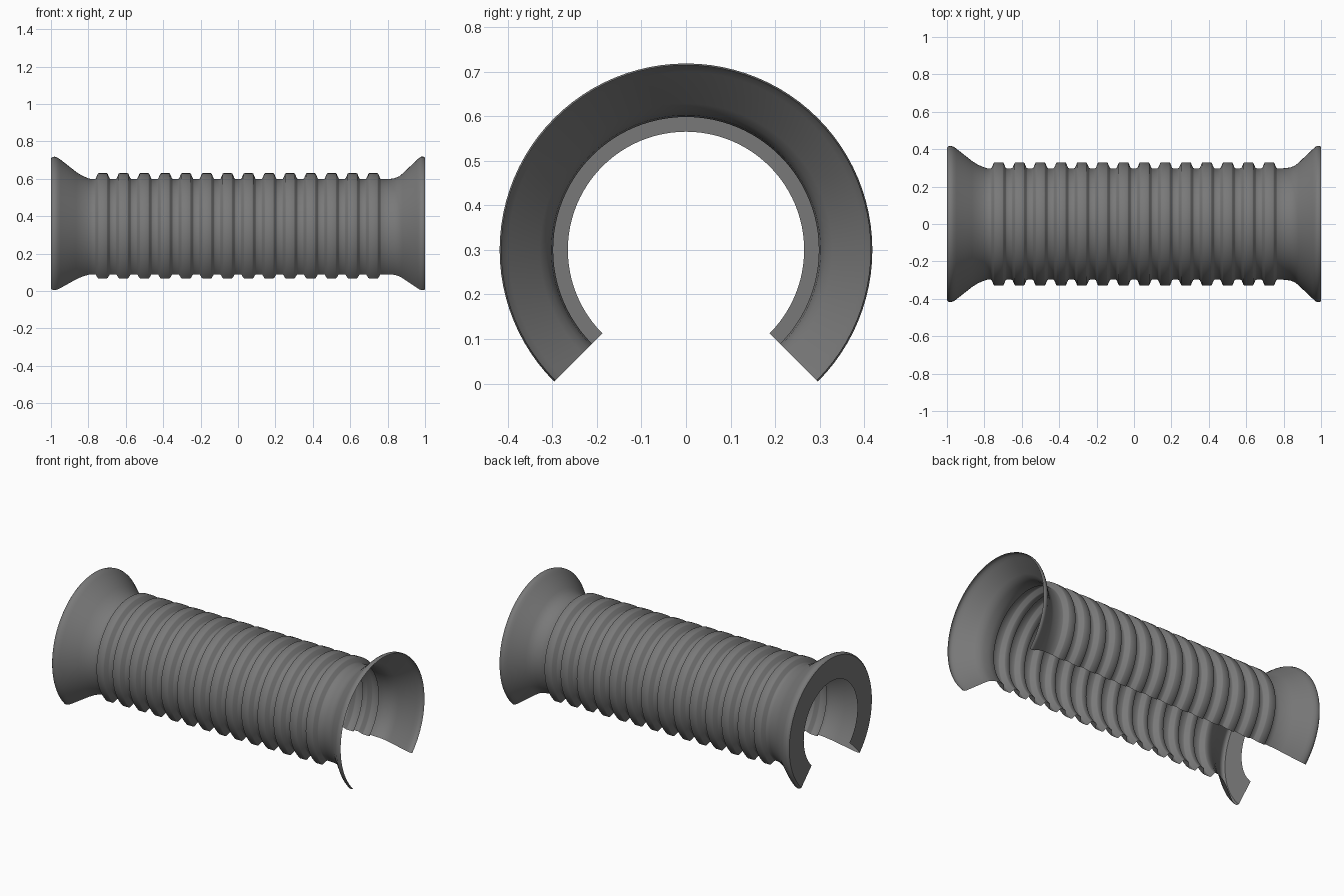
import bpy, bmesh, math
from mathutils import Matrix

cube = bpy.data.objects.get("Cube")
if cube:
    bpy.data.objects.remove(cube)

AXIS_Z = 0.3        # height of the tube axis
TUBE_R = 0.298      # radius in the grooves
RIB_R = 0.33        # radius on the ribs
RIBS, PITCH = 14, 0.1113
SEGMENTS = 72

# Grey rubber
rubber = bpy.data.materials.new("grey rubber")
rubber.use_nodes = True
colour = (0.19, 0.19, 0.19, 1)
rubber.diffuse_color = colour
bsdf = next(n for n in rubber.node_tree.nodes if n.type == 'BSDF_PRINCIPLED')
bsdf.inputs["Base Color"].default_value = colour


def sleeve_profile():
    """Points (x, radius): end lip, flare, ribs, open flare."""
    points = [(-1, 0.265), (-1, 0.408), (-0.992, 0.416), (-0.98, 0.418),
              (-0.965, 0.413), (-0.95, 0.403), (-0.866, 0.337),
              (-0.835, 0.317), (-0.80, 0.302), (-0.785, TUBE_R)]
    flank = [(0.042, TUBE_R), (0.037, TUBE_R + 0.003),
             (0.026, RIB_R - 0.003), (0.021, RIB_R)]
    for i in range(RIBS):
        x = (i - (RIBS - 1) / 2) * PITCH
        points += [(x - dx, r) for dx, r in flank]
        points += [(x + dx, r) for dx, r in reversed(flank)]
    points += [(0.80, TUBE_R), (0.835, 0.302), (0.862, 0.313),
               (0.88, 0.328), (0.955, 0.399), (0.968, 0.411),
               (0.98, 0.418), (0.99, 0.418), (1, 0.414)]
    return points


# Split sleeve: profile swept three quarters round, open underneath
bm = bmesh.new()
rows = []
for s in range(SEGMENTS + 1):
    turn = math.radians(-135 + 270 * s / SEGMENTS)
    rows.append([bm.verts.new((x, r * math.sin(turn), AXIS_Z + r * math.cos(turn)))
                 for x, r in sleeve_profile()])
for a, b in zip(rows, rows[1:]):
    for i in range(len(a) - 1):
        bm.faces.new((a[i], a[i + 1], b[i + 1], b[i]))
bmesh.ops.recalc_face_normals(bm, faces=bm.faces[:])

# Make the outside face outward
bm.normal_update()
top = max(bm.faces, key=lambda f: f.calc_center_median().z)
if top.normal.z < 0:
    bmesh.ops.reverse_faces(bm, faces=bm.faces[:])

mesh = bpy.data.meshes.new("ribbed_sleeve")
bm.to_mesh(mesh)
bm.free()
mesh.materials.append(rubber)
sleeve = bpy.data.objects.new("ribbed_sleeve", mesh)
bpy.context.collection.objects.link(sleeve)
bpy.context.view_layer.objects.active = sleeve
sleeve.select_set(True)
bpy.ops.object.shade_smooth_by_angle(angle=math.radians(40))
